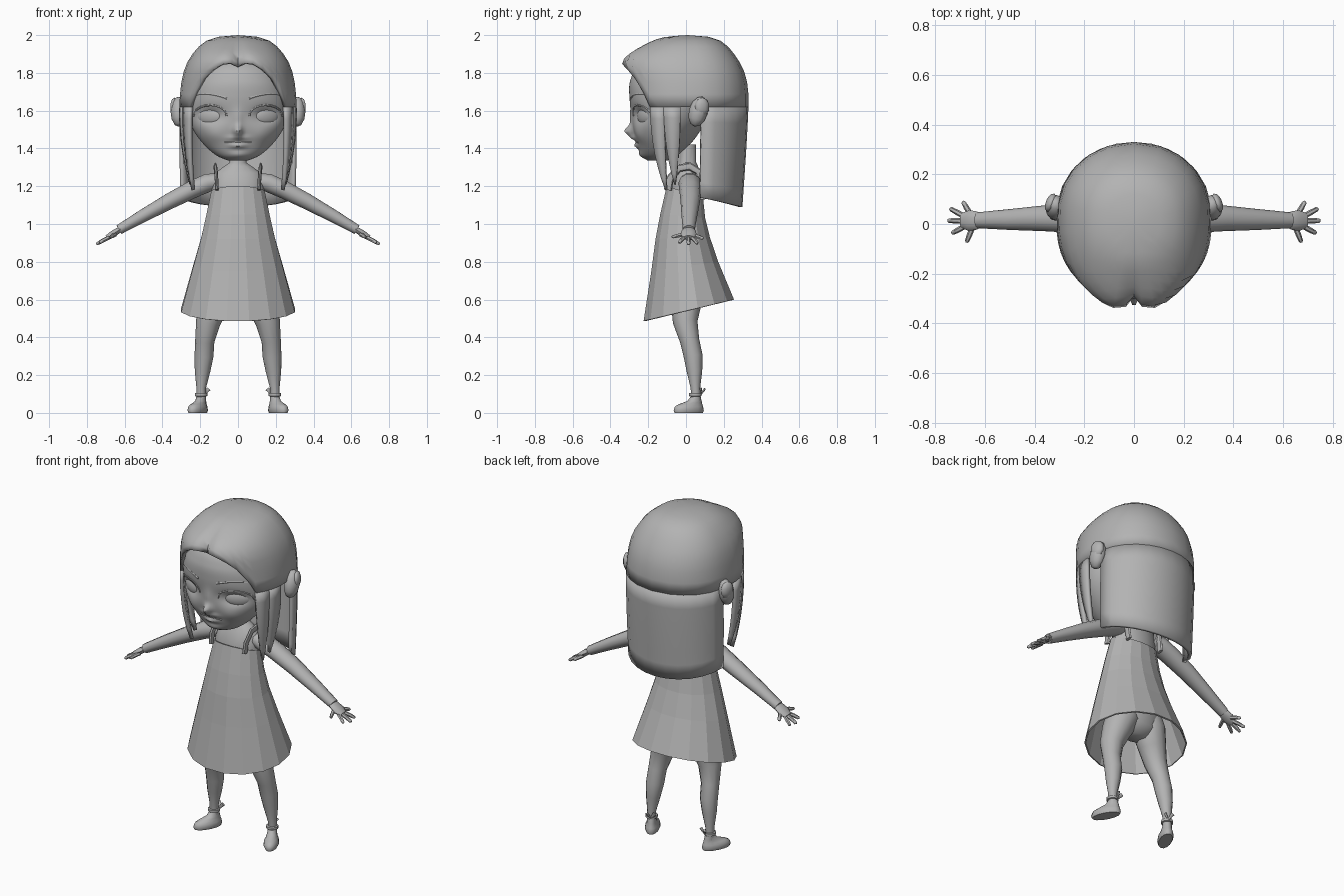
import bpy, bmesh, math
from mathutils import Vector, Matrix

cube = bpy.data.objects.get("Cube")
if cube:
    bpy.data.objects.remove(cube, do_unlink=True)

grey = bpy.data.materials.new("plain grey")
grey.use_nodes = True
tone = (0.45, 0.45, 0.45, 1)
grey.diffuse_color = tone
for node in grey.node_tree.nodes:
    if node.type == 'BSDF_PRINCIPLED':
        node.inputs["Base Color"].default_value = tone


def finish(name, bm, smooth=40, thick=0):
    bmesh.ops.remove_doubles(bm, verts=bm.verts, dist=0.0002)
    bmesh.ops.recalc_face_normals(bm, faces=bm.faces)
    me = bpy.data.meshes.new(name)
    bm.to_mesh(me)
    bm.free()
    me.materials.append(grey)
    if smooth:
        for p in me.polygons:
            p.use_smooth = True
        me.set_sharp_from_angle(angle=math.radians(smooth))
    ob = bpy.data.objects.new(name, me)
    bpy.context.collection.objects.link(ob)
    if thick:
        mod = ob.modifiers.new("thickness", 'SOLIDIFY')
        mod.thickness, mod.offset = thick, 0
    return ob


def grid(bm, rows, closed=False, caps=False):
    vs = [[bm.verts.new(p) for p in r] for r in rows]
    n = len(rows[0])
    for a, b in zip(vs, vs[1:]):
        for i in range(n if closed else n - 1):
            j = (i + 1) % n
            bm.faces.new((a[i], a[j], b[j], b[i]))
    if caps:
        bm.faces.new(vs[0])
        bm.faces.new(vs[-1])


def loft(name, rows, smooth=40, thick=0, caps=True):
    bm = bmesh.new()
    grid(bm, rows, True, caps)
    return finish(name, bm, smooth, thick)


def oval(z_front, z_back, w, front, back, n=16):
    """Oval ring that may tilt from front to back."""
    ring = []
    for i in range(n):
        a = 2 * math.pi * (i + 0.5) / n
        k = (1 - math.cos(a)) / 2
        ring.append(Vector((w * math.sin(a), front + (back - front) * k,
                            z_front + (z_back - z_front) * k)))
    return ring


def tube(name, path, ref=(0, 0, 1), flat=1, n=10, smooth=50):
    """Tapered tube along (x, y, z, radius) points."""
    pts = [Vector(p[:3]) for p in path]
    rows = []
    for i, p in enumerate(pts):
        d = (pts[min(i + 1, len(pts) - 1)] - pts[max(i - 1, 0)]).normalized()
        side = d.cross(Vector(ref)).normalized()
        up = side.cross(d)
        rows.append([p + path[i][3] * (side * math.cos(a) + up * flat * math.sin(a))
                     for a in (2 * math.pi * k / n for k in range(n))])
    return loft(name, rows, smooth)


def ball(name, centre, radii, turn=0, axis='Z', n=20):
    bm = bmesh.new()
    bmesh.ops.create_uvsphere(bm, u_segments=n, v_segments=n // 2, radius=1)
    bm.transform(Matrix.Translation(centre) @ Matrix.Rotation(math.radians(turn), 4, axis)
                 @ Matrix.Diagonal((*radii, 1)))
    return finish(name, bm, 60)


def sample(table, z):
    """Smooth interpolation of a table of rows sorted by height."""
    z = min(max(z, table[0][0]), table[-1][0])
    i = max(k for k in range(len(table) - 1) if table[k][0] <= z)
    a, b = table[i], table[i + 1]
    p, q = table[max(i - 1, 0)], table[min(i + 2, len(table) - 1)]
    h = b[0] - a[0]
    t = (z - a[0]) / h
    out = []
    for c in range(1, len(a)):
        m = (b[c] - p[c]) / (b[0] - p[0]) * h
        k = (q[c] - a[c]) / (q[0] - a[0]) * h
        out.append((2*t**3 - 3*t*t + 1) * a[c] + (t**3 - 2*t*t + t) * m
                   + (3*t*t - 2*t**3) * b[c] + (t**3 - t*t) * k)
    return out


# Head: height, half width, front, back
HEAD = [(1.335, .05, -.2, -.1), (1.36, .11, -.232, -.05), (1.42, .18, -.257, .02),
        (1.5, .238, -.28, .08), (1.58, .262, -.287, .12), (1.68, .264, -.3, .14),
        (1.76, .245, -.295, .15), (1.84, .2, -.25, .14), (1.92, .09, -.11, .07)]
# Face relief: x, z, spread x, spread z, amount
RELIEF = [(0, 1.49, .02, .03, .052), (0, 1.56, .025, .05, .012), (0, 1.455, .05, .011, .014),
          (0, 1.415, .042, .013, .02), (0, 1.365, .05, .02, .012)]
for s in (-1, 1):
    RELIEF += [(s * .145, 1.575, .06, .038, -.03), (s * .13, 1.47, .05, .04, .008)]


def face_y(x, z):
    w, f, b = sample(HEAD, z)
    mid = (f + b) / 2
    y = mid + (f - mid) * max(0, 1 - (x / w) ** 2) ** 0.45
    return y - sum(m * math.exp(-((x - u) / p) ** 2 - ((z - v) / q) ** 2)
                   for u, v, p, q, m in RELIEF)


rows = []
for i in range(61):
    z = HEAD[0][0] + (HEAD[-1][0] - HEAD[0][0]) * i / 60
    w, f, b = sample(HEAD, z)
    ring = oval(z, z, w, f, b, 112)
    for p in ring:
        if p.y < (f + b) / 2:
            p.y = face_y(p.x, z)
    rows.append(ring)
loft("head", rows, 60)

# Mouth line
tube("mouth", [(x * .035, face_y(x * .035, 1.437) + .004, 1.437 - .003 * abs(x), .006)
               for x in (-2, -1, 0, 1, 2)], n=6)

# Hair surface: height, half width, front, back
HAIR = [(1.08, .3, -.28, .288), (1.5, .305, -.3, .315), (1.7, .297, -.31, .32),
        (1.8, .28, -.33, .3), (1.87, .25, -.335, .263), (1.95, .18, -.2, .195),
        (1.982, .1, -.1, .115), (1.99, 0, .01, .01)]


def hair(deg, z, pull=1):
    a = math.radians(deg)
    w, f, b = sample(HAIR, z)
    c = math.cos(a)
    reach = (f if c > 0 else b) - .01
    part = .17 * math.exp(-(a / .12) ** 2) * min(1, (1.99 - z) / .12)
    return Vector((w * math.sin(a) * pull, .01 + reach * abs(c) ** .85 * (1 - part), z))


hairline = [(0, 1.83), (8, 1.85), (18, 1.845), (28, 1.815), (38, 1.77), (47, 1.7)]
hairline += [(d, 1.62) for d in (55, 65, 75, 85, 100, 115, 130, 145, 160, 180)]
hairline = [(-d, z) for d, z in hairline[-2:0:-1]] + hairline
bm = bmesh.new()
grid(bm, [[hair(d, 1.99 - (1.99 - z) * (i / 9) ** 1.7) for d, z in hairline]
          for i in range(10)], True)
# Long back curtain
back = [100 + 160 * k / 12 for k in range(13)]
grid(bm, [[hair(d, 1.62 - t / 6 * (.48 + .05 * math.sin(math.radians((d - 100) * 1.125))))
           for d in back] for t in range(7)])
# Two pointed locks on each side of the face
for s in (-1, 1):
    for left, right, tip, low in ((55, 70, 71, 1.18), (70, 85, 80, 1.21)):
        lock = []
        for i in range(8):
            t = i / 7
            ends = [e + (tip + o - e) * t ** 2.2 for e, o in ((left, -.5), (right, .5))]
            lock.append([hair(s * (ends[0] + (ends[1] - ends[0]) * k / 2),
                              1.62 + (low - 1.62) * t, 1 - .17 * t * t) for k in range(3)])
        grid(bm, lock)
finish("hair", bm, 60, .02)

# Dress: flat panels flaring to a hem that rises at the back
loft("dress", [oval(*r) for r in (
    (1.2, 1.14, .14, -.1, .088), (1.05, 1.03, .168, -.135, .1), (.92, .93, .195, -.16, .125),
    (.75, .8, .238, -.183, .17), (.485, .6, .303, -.225, .255))], 0, .008, False)

# Torso, shoulders and neck
loft("torso", [oval(z, z, w, f, b) for z, w, f, b in (
    (.58, .06, -.04, .06), (.63, .15, -.08, .1), (.72, .17, -.09, .11), (.9, .14, -.09, .09),
    (1.1, .135, -.09, .085), (1.2, .14, -.085, .08), (1.27, .125, -.06, .075),
    (1.305, .075, -.04, .065), (1.325, .045, -.035, .055), (1.42, .045, -.035, .055))], 50)

for s, side in ((1, "left_"), (-1, "right_")):
    # Eye, lid and brow
    ball(side + "eye", (s * .147, -.212, 1.572), (.08, .032, .053), s * 27, n=24)
    tube(side + "eyelid", [(s * (.147 + .087 * math.cos(a)),
                            face_y(.147 + .087 * math.cos(a), 1.572 + .058 * math.sin(a)) + .002,
                            1.572 + .058 * math.sin(a), .006)
                           for a in (math.pi * k / 10 for k in range(11))], (0, 1, 0), n=6)
    tube(side + "brow", [(s * (.06 + .18 * t), face_y(.06 + .18 * t, 1.675) + .002,
                          1.665 + .022 * math.sin(math.pi * t * .8), .007 * (1.1 - t * .8))
                         for t in (k / 8 for k in range(9))], n=6)
    # Ear
    ball(side + "ear", (s * .315, .065, 1.595), (.042, .05, .082), -15, 'X', 12)
    ball(side + "ear_rim", (s * .335, .085, 1.62), (.022, .042, .05), s * 20, 'Z', 10)
    # Shoulder strap
    tube(side + "strap", [(s * x, y, z, .021) for x, y, z in (
        (.112, -.096, 1.18), (.114, -.085, 1.24), (.118, -.04, 1.295), (.12, .02, 1.305),
        (.118, .07, 1.275), (.112, .09, 1.13))], (1, 0, 0), .45, 8, 30)
    # Arm and palm
    tube(side + "arm", [(s * x, y, z, r) for x, y, z, r in (
        (.1, .02, 1.23, .05), (.16, .02, 1.218, .06), (.24, .022, 1.183, .058),
        (.36, .023, 1.122, .052), (.5, .018, 1.045, .042), (.63, .015, .97, .032))], flat=.85)
    tube(side + "palm", [(s * x, .014, z, r) for x, z, r in (
        (.61, .98, .026), (.635, .965, .037), (.665, .945, .042), (.695, .927, .03))], flat=.45)
    # Fingers and thumb
    for k, (x0, y0, x1, y1) in enumerate(((.65, -.012, .675, -.075), (.683, -.01, .735, -.038),
                                          (.69, .012, .752, .014), (.685, .032, .743, .063),
                                          (.66, .04, .69, .092))):
        zs = [.925 + (.69 - x) * .48 for x in (x0, x1)]
        tube(f"{side}finger_{k + 1}", [
            (s * x0, y0, zs[0], .011), (s * (x0 + x1) / 2, (y0 + y1) / 2, sum(zs) / 2, .011),
            (s * (x0 * .1 + x1 * .9), y0 * .1 + y1 * .9, zs[1], .009),
            (s * x1, y1, zs[1], .004)], n=6)
    # Leg
    tube(side + "leg", [(s * x, y, z, r) for x, y, z, r in (
        (.085, .01, .74, .08), (.095, .012, .66, .095), (.13, .0, .57, .08),
        (.158, -.004, .48, .065), (.176, .02, .38, .051), (.18, .038, .3, .05),
        (.188, .045, .22, .041), (.195, .05, .13, .025), (.195, .052, .06, .026))],
        (0, 1, 0), n=12)
    # Shoe with ankle strap and heel bow
    place = Matrix.Translation((s * .212, .017, 0)) @ Matrix.Rotation(s * math.radians(27), 4, 'Z')
    shoe = [(0, .036, -.085, .08), (.014, .042, -.09, .084), (.034, .039, -.082, .08),
            (.046, .032, -.06, .076), (.062, .027, -.01, .072), (.085, .024, .01, .066)]
    loft(side + "shoe", [[place @ p for p in oval(z, z, w, f, b, 14)]
                         for z, w, f, b in shoe], 45)
    loft(side + "ankle_strap", [[place @ p for p in oval(z, z, w, .036 - w, .036 + w, 12)]
                                for z, w in ((.088, .03), (.09, .034), (.104, .034), (.106, .03))])
    for k in (-1, 1):
        a, b = (place @ Vector(p) for p in ((0, .068, .095), (k * .022, .082, .128)))
        tube(f"{side}bow_{'inner' if k * s < 0 else 'outer'}",
             [(*a, .005), (*b, .012)], (0, 1, 0), .5, 6)
